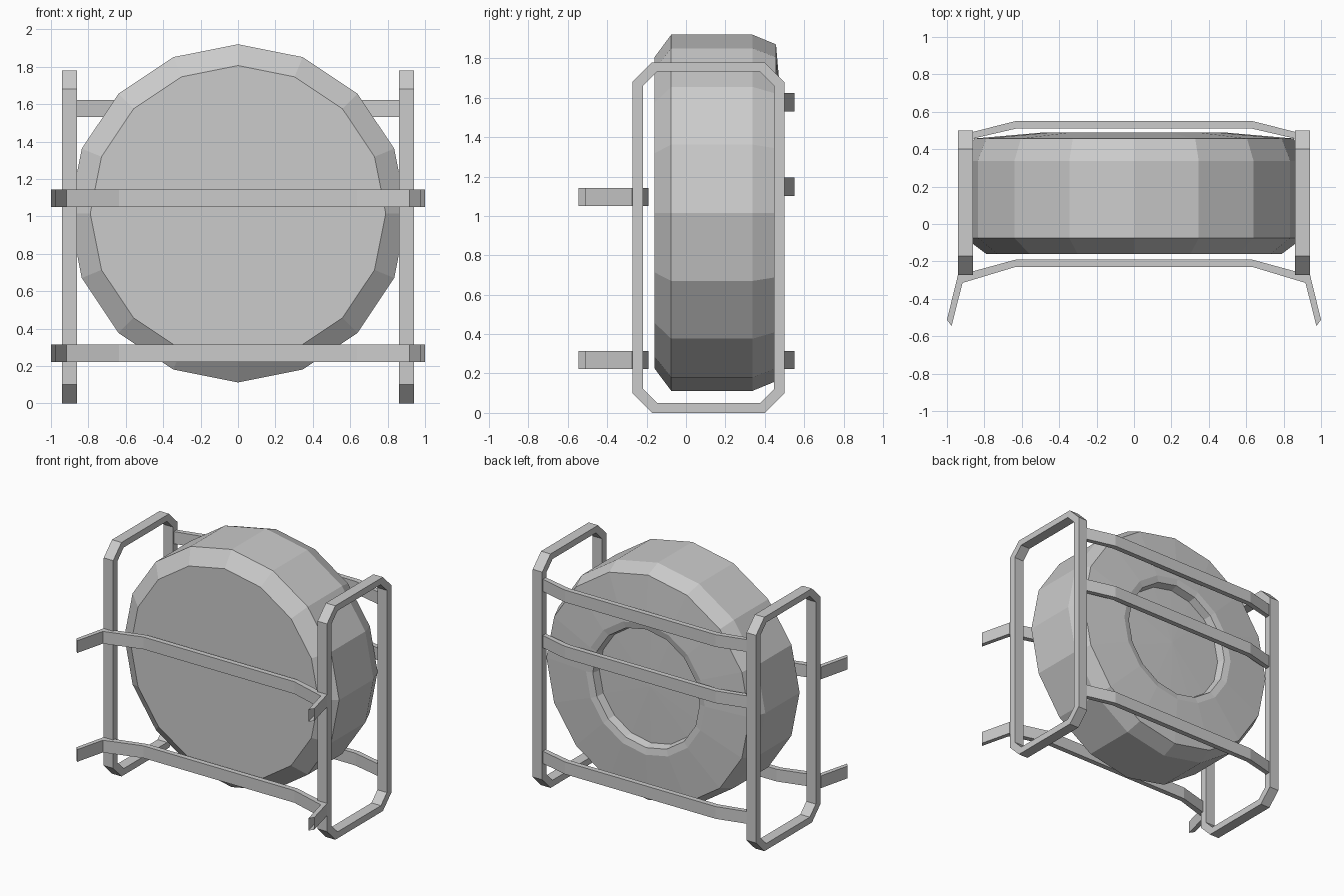
import bpy, bmesh, math

if "Cube" in bpy.data.objects:
    bpy.data.objects.remove(bpy.data.objects["Cube"])


def finish(name, bm):
    bmesh.ops.recalc_face_normals(bm, faces=bm.faces[:])
    mesh = bpy.data.meshes.new(name)
    bm.to_mesh(mesh)
    bm.free()
    obj = bpy.data.objects.new(name, mesh)
    bpy.context.collection.objects.link(obj)
    return obj


def lathe_y(name, profile, sides, cz):
    """Spin (radius, y) points around a y-axis at height cz; radius 0 closes to a point."""
    bm = bmesh.new()
    rings = []
    for r, y in profile:
        if r == 0:
            rings.append([bm.verts.new((0, y, cz))] * sides)
        else:
            rings.append([bm.verts.new((r * math.sin(a), y, cz + r * math.cos(a)))
                          for a in (2 * math.pi * i / sides for i in range(sides))])
    for p, q in zip(rings, rings[1:]):
        for i in range(sides):
            j = (i + 1) % sides
            bm.faces.new(list(dict.fromkeys((p[i], p[j], q[j], q[i]))))
    if profile[0][0] > 0:
        bm.faces.new(rings[0])
    return finish(name, bm)


def side_frame(name, outer, inner, x0, x1):
    """Flat-sided tube between two matching (y, z) loops."""
    bm = bmesh.new()
    loops = [[bm.verts.new((x, y, z)) for y, z in pts]
             for x, pts in ((x0, outer), (x1, outer), (x1, inner), (x0, inner))]
    n = len(outer)
    for k in range(4):
        p, q = loops[k], loops[(k + 1) % 4]
        for i in range(n):
            j = (i + 1) % n
            bm.faces.new((p[i], p[j], q[j], q[i]))
    return finish(name, bm)


def bar(name, front, back, z0, z1):
    """Bent strap: right-hand halves of the front and back (x, y) edges, mirrored."""
    full = lambda pts: [(-x, y) for x, y in reversed(pts)] + pts
    bm = bmesh.new()
    f, b = full(front), full(back)
    rings = [[bm.verts.new(c) for c in ((fx, fy, z0), (bx, by, z0), (bx, by, z1), (fx, fy, z1))]
             for (fx, fy), (bx, by) in zip(f, b)]
    for p, q in zip(rings, rings[1:]):
        for i in range(4):
            j = (i + 1) % 4
            bm.faces.new((p[i], p[j], q[j], q[i]))
    return finish(name, bm)


def chamfered(y0, y1, z0, z1, c):
    return [(y0, z0 + c), (y0 + c, z0), (y1 - c, z0), (y1, z0 + c),
            (y1, z1 - c), (y1 - c, z1), (y0 + c, z1), (y0, z1 - c)]


# drum with chamfered front and a dished recess at the back
lathe_y("drum", [(0.79, -0.16), (0.904, -0.075), (0.904, 0.338), (0.855, 0.457),
                 (0.50, 0.488), (0.45, 0.478), (0.435, 0.42), (0, 0.43)], 16, 1.016)

# side frames
for side, s in (("left", -1), ("right", 1)):
    side_frame(side + "_frame", chamfered(-0.272, 0.5, 0, 1.78, 0.1),
               chamfered(-0.218, 0.448, 0.05, 1.732, 0.072), s * 0.86, s * 0.94)

# front straps with forward arms
for name, z in (("front_lower_strap", 0.222), ("front_upper_strap", 1.05)):
    bar(name, [(0.635, -0.23), (0.917, -0.315), (0.975, -0.545)],
        [(0.63, -0.19), (0.942, -0.275), (1.0, -0.512)], z, z + 0.093)

# back straps
for name, z in (("back_lower_strap", 0.222), ("back_middle_strap", 1.102),
                ("back_upper_strap", 1.53)):
    bar(name, [(0.63, 0.51), (0.89, 0.45)], [(0.635, 0.55), (0.89, 0.485)], z, z + 0.093)
